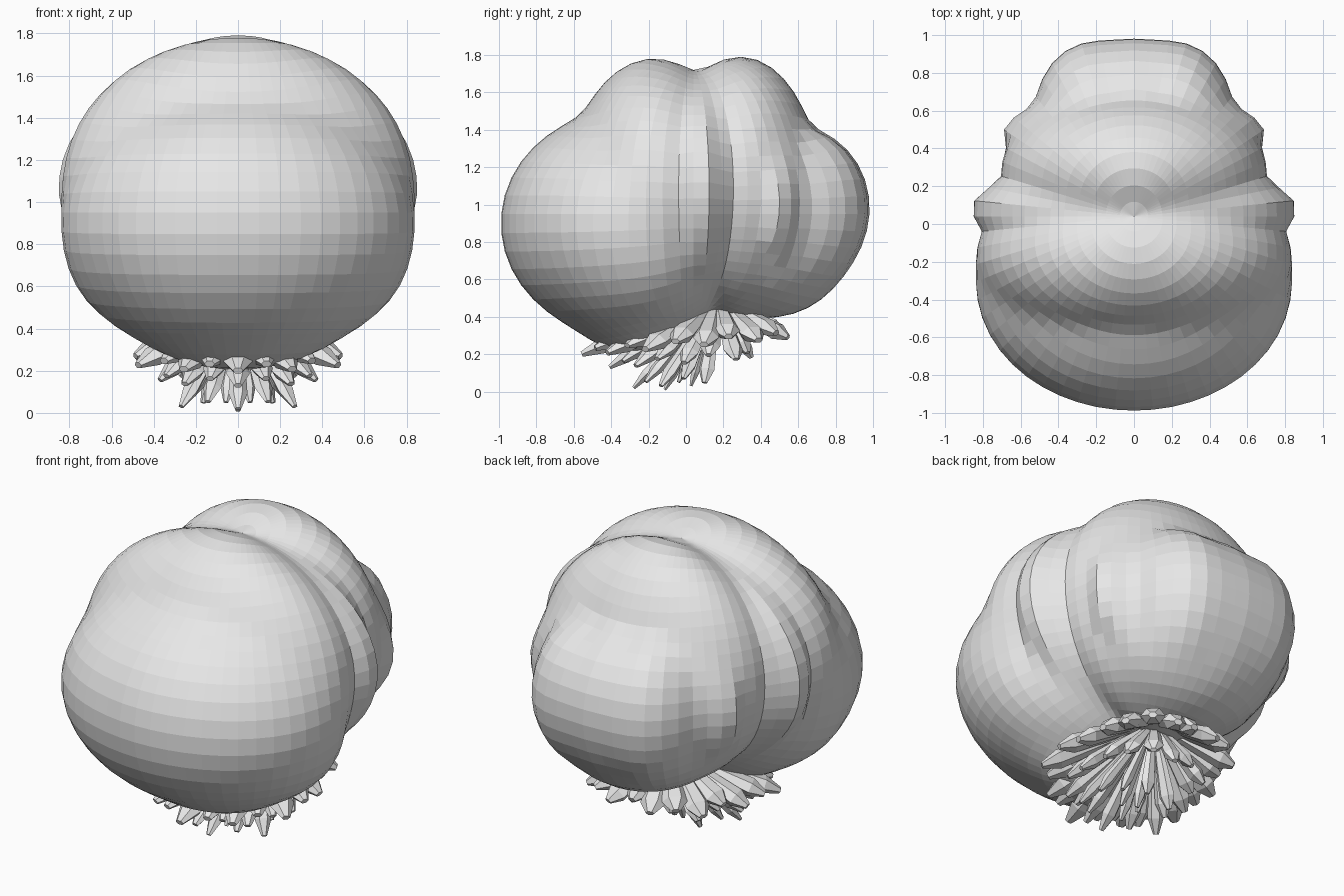
import bpy
import bmesh
from math import sin, cos, pi, sqrt
from mathutils import Vector

cube = bpy.data.objects.get("Cube")
if cube:
    bpy.data.objects.remove(cube, do_unlink=True)

grey = bpy.data.materials.new("pale_grey")
grey.use_nodes = True
grey.diffuse_color = (0.8, 0.8, 0.8, 1)
grey.node_tree.nodes["Principled BSDF"].inputs["Base Color"].default_value = (0.8, 0.8, 0.8, 1)


def make_object(name, bm):
    bmesh.ops.recalc_face_normals(bm, faces=bm.faces)
    mesh = bpy.data.meshes.new(name)
    bm.to_mesh(mesh)
    bm.free()
    mesh.materials.append(grey)
    obj = bpy.data.objects.new(name, mesh)
    bpy.context.collection.objects.link(obj)
    return obj


# Lobes of the body: centre and radii
LOBES = [
    (Vector((0, -0.33, 0.90)), Vector((0.83, 0.66, 0.60))),      # front
    (Vector((0, -0.25, 0.75)), Vector((0.79, 0.50, 0.49))),      # belly
    (Vector((0, -0.27, 0.52)), Vector((0.50, 0.33, 0.31))),      # under the belly
    (Vector((0, -0.17, 1.08)), Vector((0.83, 0.46, 0.70))),      # front crown
    (Vector((0, 0.08, 1.07)), Vector((0.86, 0.25, 0.62))),       # widest band
    (Vector((0, 0.29, 1.09)), Vector((0.70, 0.42, 0.70))),       # rear crown
    (Vector((0, 0.47, 1.00)), Vector((0.69, 0.23, 0.46))),       # rear band
    (Vector((0, 0.45, 0.75)), Vector((0.50, 0.40, 0.35))),       # under the rear
    (Vector((0, 0.60, 0.98)), Vector((0.35, 0.38, 0.43))),       # back
    (Vector((0.22, 0.60, 0.98)), Vector((0.30, 0.36, 0.42))),    # back, left
    (Vector((-0.22, 0.60, 0.98)), Vector((0.30, 0.36, 0.42))),   # back, right
]
CORE = Vector((0, 0.04, 0.95))
SHARPNESS = 24


def lobe_reach(direction, centre, radii):
    """Distance from the core to the far side of one lobe."""
    o = Vector([(a - b) / r for a, b, r in zip(CORE, centre, radii)])
    d = Vector([a / r for a, r in zip(direction, radii)])
    a, b, c = d.dot(d), o.dot(d), o.dot(o) - 1
    disc = b * b - a * c
    return max(0.0, (-b + sqrt(disc)) / a) if disc > 0 else 0.0


# Body: a sphere pushed out to the blended lobes
bm = bmesh.new()
bmesh.ops.create_uvsphere(bm, u_segments=64, v_segments=32, radius=1)
for v in bm.verts:
    direction = v.co.normalized()
    reach = sum(lobe_reach(direction, *lobe) ** SHARPNESS for lobe in LOBES)
    v.co = CORE + direction * reach ** (1 / SHARPNESS)
make_object("lobed_body", bm)

# Fringe of blunt petals fanning out from a hub underneath
HUB = Vector((0, 0.17, 0.5))
PROFILE = [(0, 0.15), (0.5, 0.75), (0.85, 1), (1, 0.35)]


def add_petal(bm, tip, width, thickness):
    axis = tip - HUB
    across = axis.cross(Vector((0, 0, 1))).normalized()
    up = across.cross(axis).normalized()
    rings = []
    for t, size in PROFILE:
        rings.append([bm.verts.new(HUB + axis * t
                                   + across * cos(k * pi / 3) * width * size
                                   + up * sin(k * pi / 3) * thickness * size)
                      for k in range(6)])
    for low, high in zip(rings, rings[1:]):
        for k in range(6):
            n = (k + 1) % 6
            bm.faces.new((low[k], low[n], high[n], high[k]))
    bm.faces.new(rings[0])
    bm.faces.new(rings[-1])


# Rows: name, count, spread in x, spread in y, centre y, tip height, rise to the back, width
ROWS = [
    ("outer_petals", 22, 0.50, 0.55, 0.02, 0.20, 0.09, 0.07),
    ("middle_petals", 16, 0.37, 0.38, -0.01, 0.13, 0.05, 0.055),
    ("inner_petals", 10, 0.27, 0.20, -0.07, 0.02, 0.03, 0.045),
    ("centre_petals", 4, 0.06, 0.07, -0.04, 0.01, 0.02, 0.035),
]
for name, count, rx, ry, cy, z, rise, width in ROWS:
    bm = bmesh.new()
    for i in range(count):
        a = 2 * pi * i / count
        vary = 1 + 0.05 * cos(5 * a) - 0.05 * (i % 2)
        back = (1 - cos(a)) / 2
        tip = Vector((rx * sin(a) * vary, cy - ry * cos(a) * vary,
                      z + rise * back + 0.03 * (i % 2)))
        add_petal(bm, tip, width, width * 0.7)
    make_object(name, bm)
